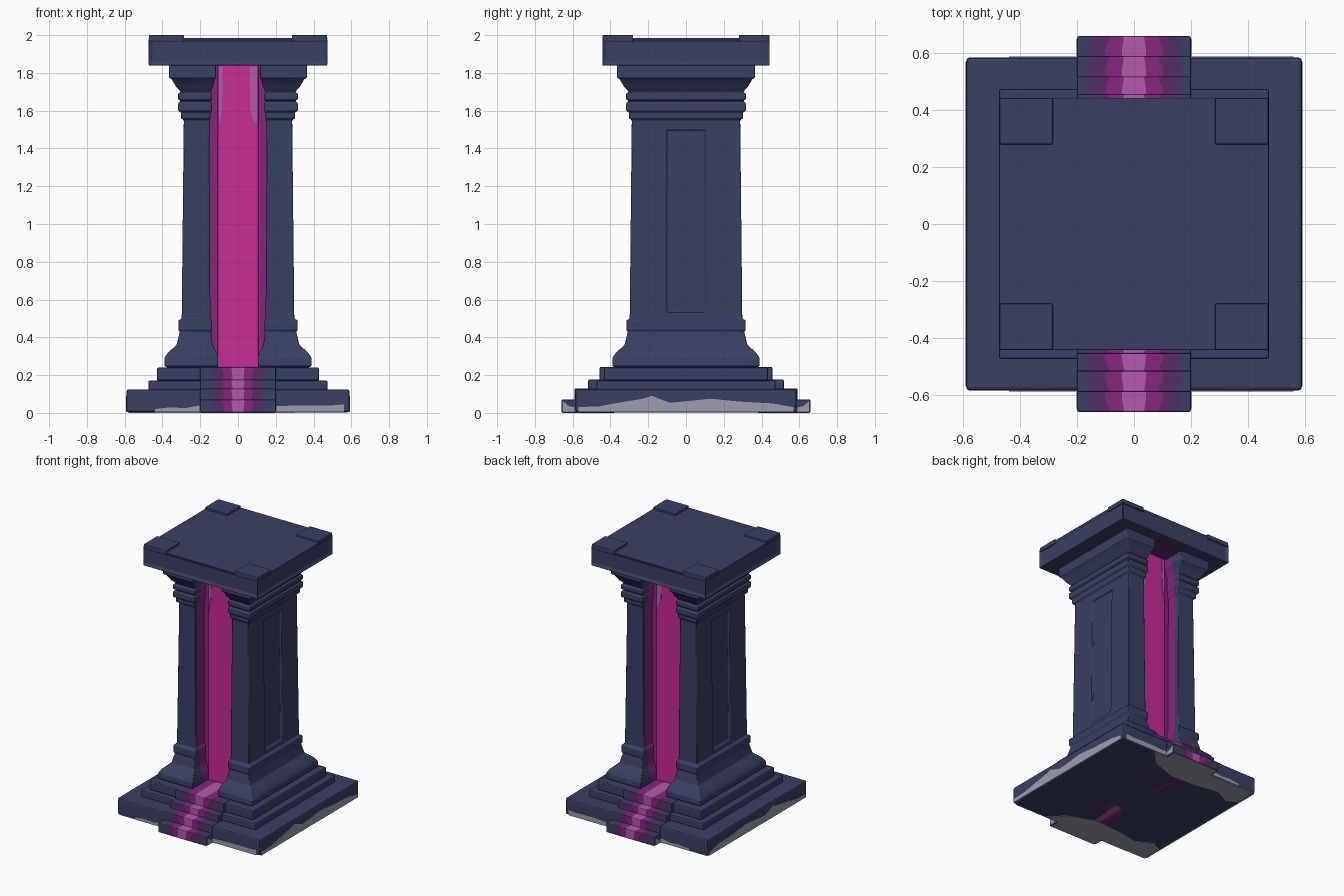
import bpy, bmesh
from mathutils import Vector

cube = bpy.data.objects.get("Cube")
if cube:
    bpy.data.objects.remove(cube, do_unlink=True)


def material(name, rgb):
    m = bpy.data.materials.new(name)
    m.use_nodes = True
    m.diffuse_color = (*rgb, 1)
    m.node_tree.nodes["Principled BSDF"].inputs["Base Color"].default_value = (*rgb, 1)
    return m


STONE = material("navy stone", (0.042, 0.050, 0.125))
GLOW = material("magenta glow", (0.58, 0.025, 0.31))
PINK = material("pale pink glow", (0.45, 0.10, 0.43))
PLUM = material("plum glow", (0.24, 0.019, 0.21))
DUSK = material("dark purple", (0.095, 0.026, 0.13))
CHIP = material("grey chipped stone", (0.34, 0.34, 0.42))


def finish(bm, name, mats, bevel=0.0, mirror=None):
    bmesh.ops.recalc_face_normals(bm, faces=bm.faces[:])
    mesh = bpy.data.meshes.new(name)
    bm.to_mesh(mesh)
    bm.free()
    ob = bpy.data.objects.new(name, mesh)
    bpy.context.collection.objects.link(ob)
    for m in mats:
        mesh.materials.append(m)
    if mirror is not None:
        mod = ob.modifiers.new("Mirror", "MIRROR")
        mod.use_axis = [i in mirror for i in range(3)]
        mod.use_mirror_merge = False
    if bevel:
        mod = ob.modifiers.new("Bevel", "BEVEL")
        mod.width, mod.segments, mod.limit_method = bevel, 2, "ANGLE"
    return ob


def box_mesh(lo, hi):
    bm = bmesh.new()
    bmesh.ops.create_cube(bm, size=1)
    lo, hi = Vector(lo), Vector(hi)
    for v in bm.verts:
        v.co = Vector([(a + b) / 2 + c * (b - a) for a, b, c in zip(lo, hi, v.co)])
    return bm


def box(name, lo, hi, mat, bevel=0.0, mirror=None):
    return finish(box_mesh(lo, hi), name, [mat], bevel, mirror)


def slab(name, x, y, z0, z1, mat=STONE, bevel=0.01):
    return box(name, (-x, -y, z0), (x, y, z1), mat, bevel)


def cut(bm, axis, values):
    normal = Vector([i == axis for i in range(3)])
    for value in values:
        bmesh.ops.bisect_plane(bm, geom=bm.verts[:] + bm.edges[:] + bm.faces[:],
                               plane_co=normal * value, plane_no=normal)


def plate(name, points, place, mat, mirror=None):
    """Thin flat patch; place(u, v, d) puts outline points in space."""
    bm = bmesh.new()
    rings = [[bm.verts.new(place(u, v, d)) for u, v in points] for d in (-0.003, 0.003)]
    n = len(points)
    for ring in rings:
        bm.faces.new(ring)
    for i in range(n):
        j = (i + 1) % n
        bm.faces.new((rings[0][i], rings[0][j], rings[1][j], rings[1][i]))
    bmesh.ops.triangulate(bm, faces=[f for f in bm.faces if len(f.verts) > 4])
    return finish(bm, name, [mat], mirror=mirror)


# Stepped base
slab("base_slab", 0.59, 0.585, 0.003, 0.125, bevel=0.012)
slab("lower_step", 0.475, 0.475, 0.12, 0.172)
slab("upper_step", 0.43, 0.435, 0.17, 0.24)

# Stairs at front and back, with a glow that fades sideways
bands = (0.035, 0.085, 0.14)
z0 = 0.003
for i, (y, z1) in enumerate([(0.66, 0.07), (0.59, 0.129), (0.518, 0.176), (0.457, 0.243)]):
    bm = box_mesh((-0.2, 0.15, z0), (0.2, y, z1))
    cut(bm, 0, [s * b for b in bands for s in (-1, 1)])
    cut(bm, 1, [y - 0.045])
    for f in bm.faces:
        x = abs(f.calc_center_median().x)
        f.material_index = sum(x > b for b in bands)
    # Narrow the streaks on the risers, widen them on the treads
    for v in bm.verts:
        if abs(v.co.x) < 0.19:
            v.co.x *= 0.8 if v.co.z < z1 - 0.001 else (1.0 if v.co.y > y - 0.01 else 1.2)
    finish(bm, f"stair_{i + 1}", [PINK, PLUM, DUSK, STONE], 0.005, mirror=(1,))
    z0 = z1 - 0.005

# Moulded columns: rectangular rings swept up a profile
profile = [(.24, .085), (.25, .1), (.29, .1), (.32, .08), (.36, .035), (.43, .018),
           (.44, .026), (.49, .026), (.5, .008), (1.55, -.003), (1.56, .012), (1.59, .012),
           (1.6, .027), (1.64, .027), (1.65, .014), (1.66, .027), (1.69, .027), (1.7, .014),
           (1.73, .04), (1.765, .06), (1.775, .075), (1.845, .075)]
bm = bmesh.new()
rings = []
for z, off in profile:
    inner, outer, y = 0.15 - off * 0.45, 0.29 + off, 0.29 + off
    rings.append([bm.verts.new(p) for p in
                  ((inner, -y, z), (outer, -y, z), (outer, y, z), (inner, y, z))])
for a, b in zip(rings, rings[1:]):
    for i in range(4):
        j = (i + 1) % 4
        bm.faces.new((a[i], a[j], b[j], b[i]))
bm.faces.new(rings[0])
bm.faces.new(rings[-1])
bmesh.ops.recalc_face_normals(bm, faces=bm.faces[:])
cut(bm, 1, (-0.26, -0.105, 0.105, 0.26))
cut(bm, 2, (0.53, 1.5))
for f in bm.faces:
    c = f.calc_center_median()
    f.material_index = int(f.normal.x < -0.3 and abs(c.y) < 0.26)
# Sunken panel on the outer side
panel = [f for f in bm.faces if f.normal.x > 0.9 and abs(f.calc_center_median().y) < 0.1
         and 0.6 < f.calc_center_median().z < 1.4]
bmesh.ops.inset_individual(bm, faces=panel, thickness=0.008, depth=-0.016)
column = finish(bm, "columns", [STONE, PLUM], 0.004, mirror=(0,))

# Glowing core between the columns
slab("core_surround", 0.16, 0.185, 0.24, 1.845, PLUM, 0)
slab("glowing_core", 0.108, 0.197, 0.24, 1.845, GLOW, 0.006)
for name, pts in (("right_streak", [(.06, 1.835), (.105, 1.835), (.105, 1.52), (.085, 1.54), (.065, 1.6)]),
                  ("left_streak", [(-.105, 1.835), (-.08, 1.835), (-.085, 1.6), (-.105, 1.5)])):
    plate(name, pts, lambda u, v, d: (u, -0.198 + d, v), PINK, mirror=(1,))
plate("soffit_glow", [(-.115, .19), (.115, .19), (.09, .4), (-.09, .4)],
      lambda u, v, d: (u, v, 1.842 + d), DUSK, mirror=(1,))

# Top slab with sunken sides and raised corner blocks
bm = box_mesh((-0.475, -0.445, 1.84), (0.475, 0.445, 1.985))
sides = [f for f in bm.faces if abs(f.normal.z) < 0.5]
bmesh.ops.inset_individual(bm, faces=sides, thickness=0.032, depth=-0.012)
finish(bm, "top_slab", [STONE], 0.005)
box("corner_blocks", (0.285, 0.28, 1.965), (0.472, 0.443, 2.0), STONE, 0.006, mirror=(0, 1))

# Chipped patches along the foot
side_wave = [(-.57, .03), (-.46, .035), (-.38, .05), (-.3, .04), (-.23, .075), (-.18, .09),
             (-.13, .07), (-.06, .02), (.02, .02), (.08, .065), (.13, .075), (.2, .05),
             (.28, .06), (.36, .035), (.46, .05), (.57, .03)]
plate("side_chips", side_wave + [(.57, .004), (-.57, .004)],
      lambda u, v, d: (0.59 + d, u, v), CHIP, mirror=(0,))
end_waves = (("left_end_chip", [(.2, .035), (.32, .04), (.42, .025), (.5, .04), (.56, .045)]),
             ("right_end_chip", [(-.44, .02), (-.36, .03), (-.28, .025), (-.2, .04)]))
for name, wave in end_waves:
    plate(name, wave + [(wave[-1][0], .004), (wave[0][0], .004)],
          lambda u, v, d: (u, 0.585 + d, v), CHIP, mirror=(1,))
plate("stair_side_chips", [(.59, .004), (.65, .004), (.65, .06), (.62, .035), (.59, .03)],
      lambda u, v, d: (0.2 + d, u, v), CHIP, mirror=(0, 1))
plate("underside_chips", [(.3, .58), (.2, .47), (0, .4), (-.2, .41), (-.38, .44), (-.5, .38),
                          (-.58, .42), (-.58, .58), (-.19, .58), (-.19, .655), (.19, .655),
                          (.19, .58)],
      lambda u, v, d: (u, v, 0.003 + d), CHIP, mirror=(1,))

# Soft shading with crisp corners
bpy.ops.object.select_all(action="DESELECT")
column.select_set(True)
bpy.context.view_layer.objects.active = column
bpy.ops.object.shade_smooth_by_angle(angle=0.6)
